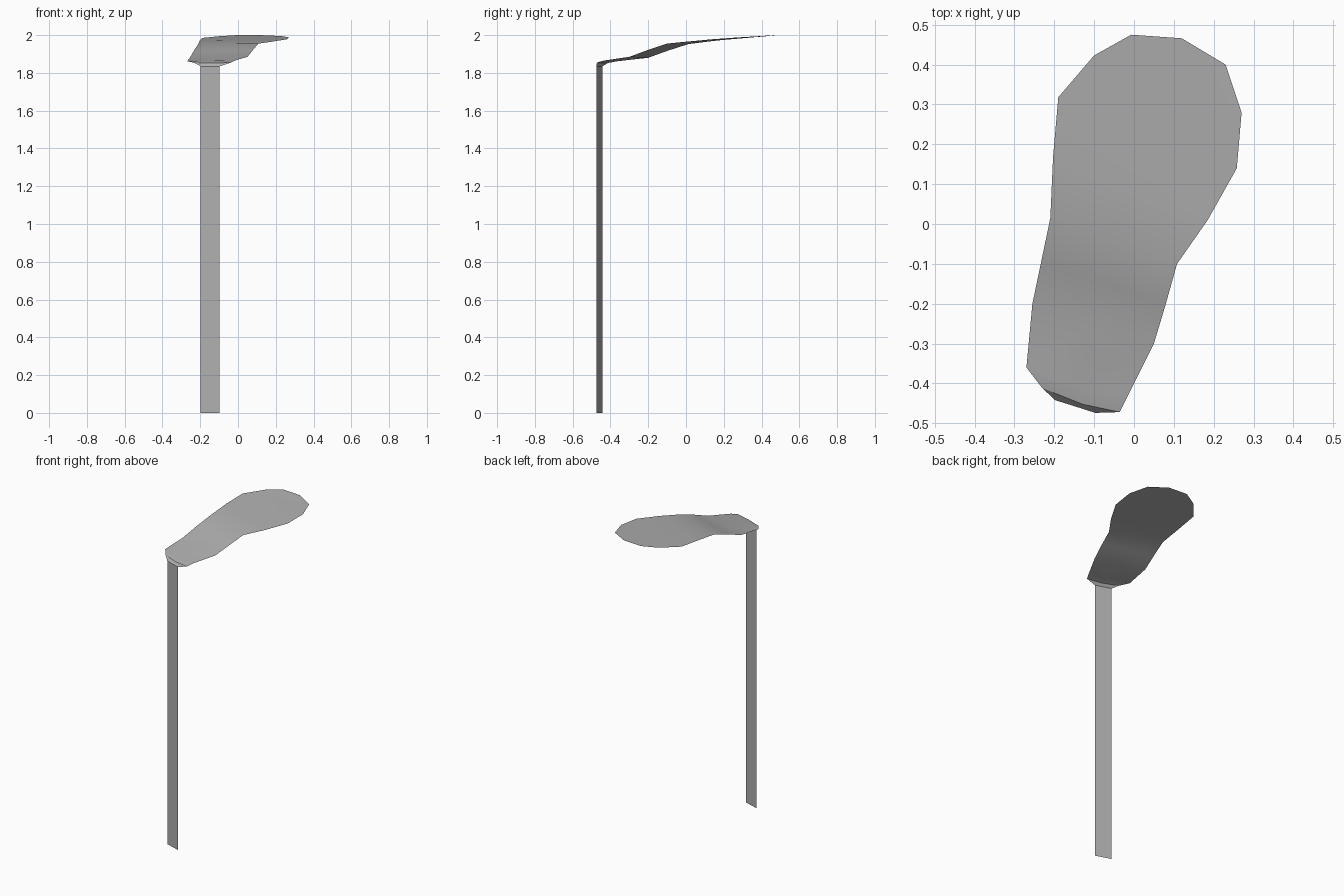
import bpy, bmesh
from mathutils import Vector

if "Cube" in bpy.data.objects:
    bpy.data.objects.remove(bpy.data.objects["Cube"])

grey = bpy.data.materials.new("mid_grey")
grey.diffuse_color = (0.43, 0.43, 0.43, 1)
grey.use_nodes = True
grey.node_tree.nodes["Principled BSDF"].inputs["Base Color"].default_value = grey.diffuse_color


def loft(name, rows, cols):
    """Open sheet: each row is a list of points, resampled to cols spans."""
    bm = bmesh.new()
    grid = []
    for row in rows:
        pts = [Vector(p) for p in row]
        line = []
        for i in range(cols + 1):
            t = i / cols * (len(pts) - 1)
            k = min(int(t), len(pts) - 2)
            line.append(bm.verts.new(pts[k].lerp(pts[k + 1], t - k)))
        grid.append(line)
    for a, b in zip(grid, grid[1:]):
        for i in range(cols):
            bm.faces.new((a[i], a[i + 1], b[i + 1], b[i]))
    bmesh.ops.remove_doubles(bm, verts=bm.verts, dist=1e-4)
    mesh = bpy.data.meshes.new(name)
    bm.to_mesh(mesh)
    bm.free()
    mesh.materials.append(grey)
    ob = bpy.data.objects.new(name, mesh)
    bpy.context.collection.objects.link(ob)
    bpy.ops.object.select_all(action='DESELECT')
    ob.select_set(True)
    bpy.context.view_layer.objects.active = ob
    bpy.ops.object.shade_smooth_by_angle(angle=0.5)
    return ob


# Long hanging strap, slightly turned and bowed
strap = [(-0.198, -0.442), (-0.147, -0.458), (-0.097, -0.474)]
loft("strap", [[(x, y, z) for x, y in strap] for z in (0, 1.835)], 2)

# Sole-shaped blade: left and right edge from the bend to the rounded tip
loft("blade", [
    [(x, y, 1.835) for x, y in strap],
    [(-0.23, -0.412, 1.853), (-0.13, -0.452, 1.852), (-0.036, -0.472, 1.855)],
    [(-0.27, -0.36, 1.862), (-0.14, -0.408, 1.864), (-0.015, -0.43, 1.866)],
    [(-0.255, -0.2, 1.880), (0.05, -0.3, 1.885)],
    [(-0.233, -0.095, 1.918), (0.08, -0.2, 1.922)],
    [(-0.21, 0.015, 1.953), (0.108, -0.1, 1.955)],
    [(-0.203, 0.17, 1.972), (0.185, 0.01, 1.966)],
    [(-0.19, 0.318, 1.985), (0.258, 0.14, 1.978)],
    [(-0.1, 0.423, 1.994), (0.27, 0.28, 1.988)],
    [(-0.007, 0.475, 2.0), (0.23, 0.4, 1.995)],
    [(0.12, 0.466, 2.0), (0.12, 0.466, 2.0)],
], 2)
